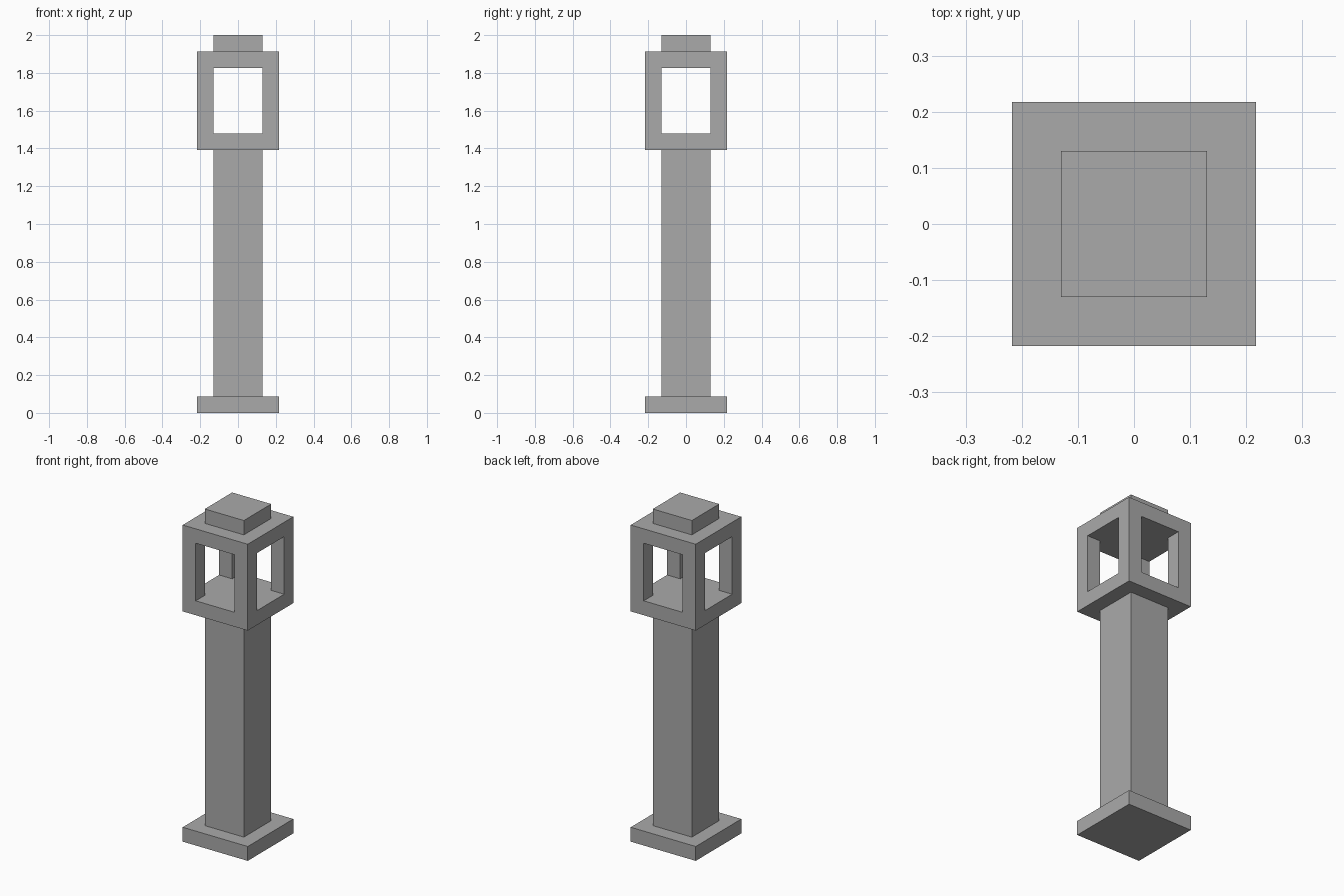
import bpy

if "Cube" in bpy.data.objects:
    bpy.data.objects.remove(bpy.data.objects["Cube"])

U = 2 / 23  # the whole post is 23 units tall

stone = bpy.data.materials.new("grey stone")
stone.diffuse_color = (0.40, 0.40, 0.40, 1)
stone.use_nodes = True
stone.node_tree.nodes["Principled BSDF"].inputs["Base Color"].default_value = stone.diffuse_color


def box(name, sx, sy, z0, z1):
    """Box centred on the z axis, sizes and heights in units."""
    bpy.ops.mesh.primitive_cube_add(size=1, location=(0, 0, (z0 + z1) / 2 * U))
    ob = bpy.context.object
    ob.name = name
    ob.scale = (sx * U, sy * U, (z1 - z0) * U)
    bpy.ops.object.transform_apply(location=True, rotation=False, scale=True)
    ob.data.materials.append(stone)
    return ob


# Solid stacked parts
box("base_plinth", 5, 5, 0, 1)
box("shaft", 3, 3, 1, 16)
box("top_cap", 3, 3, 22, 23)

# Lantern cage with an opening through both directions
lantern = box("lantern_cage", 5, 5, 16, 22)
for axis, (sx, sy) in {"x": (7, 3), "y": (3, 7)}.items():
    cutter = box("opening_cutter_" + axis, sx, sy, 17, 21)
    cutter.hide_render = True
    cutter.hide_set(True)
    mod = lantern.modifiers.new("opening_" + axis, 'BOOLEAN')
    mod.operation = 'DIFFERENCE'
    mod.solver = 'EXACT'
    mod.object = cutter
